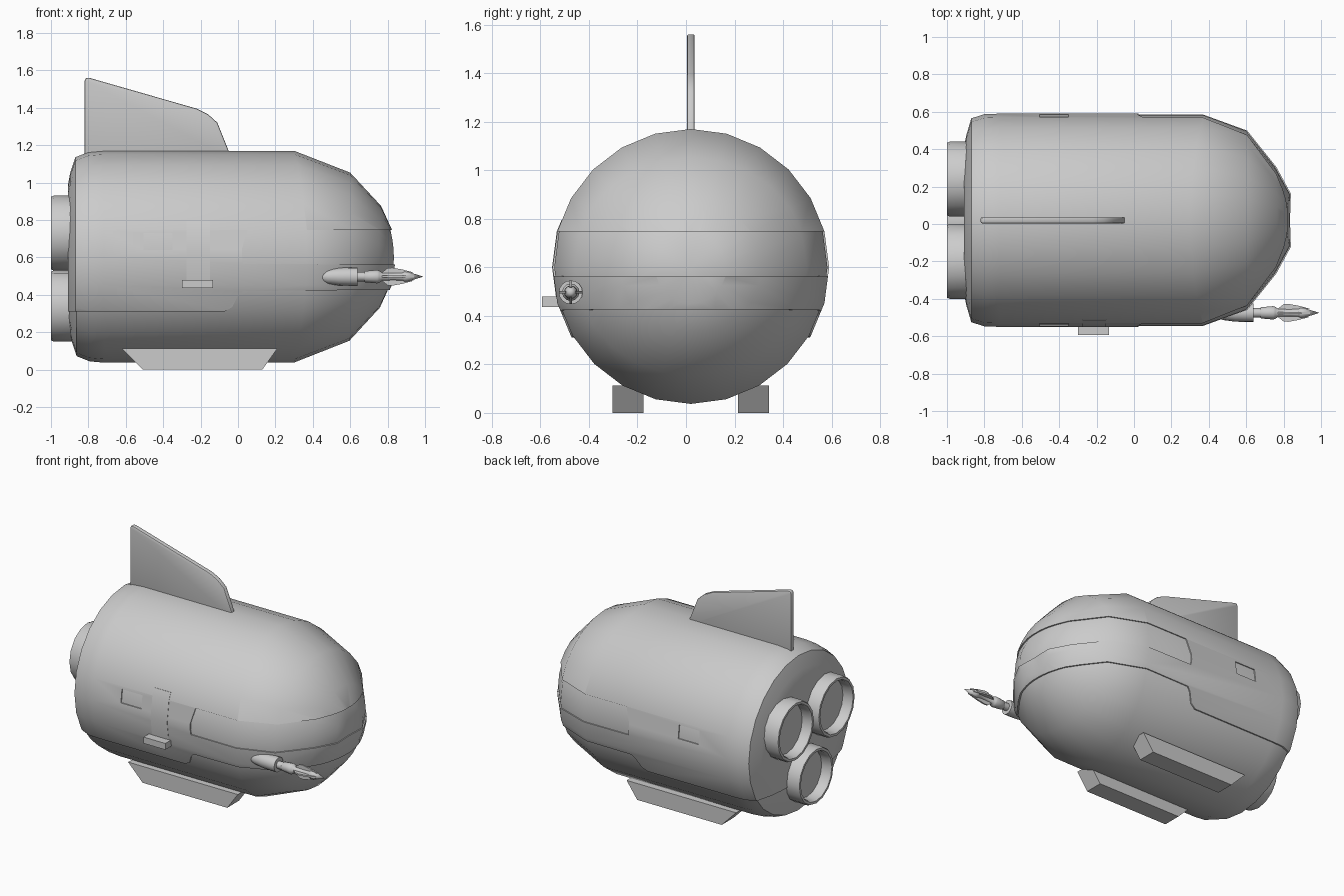
import bpy, bmesh
from math import sin, cos, pi, radians
from mathutils import Matrix

if "Cube" in bpy.data.objects:
    bpy.data.objects.remove(bpy.data.objects["Cube"])

CY, CZ = 0.02, 0.60   # hull axis


def make(name, bm, smooth=None):
    bmesh.ops.remove_doubles(bm, verts=bm.verts, dist=1e-5)
    bmesh.ops.recalc_face_normals(bm, faces=bm.faces)
    me = bpy.data.meshes.new(name)
    bm.to_mesh(me)
    bm.free()
    ob = bpy.data.objects.new(name, me)
    bpy.context.collection.objects.link(ob)
    if smooth:
        shade(ob, smooth)
    return ob


def activate(ob):
    bpy.ops.object.select_all(action='DESELECT')
    ob.select_set(True)
    bpy.context.view_layer.objects.active = ob


def shade(ob, angle):
    activate(ob)
    bpy.ops.object.shade_smooth_by_angle(angle=radians(angle))


def revolve(name, profile, n, y, z, smooth=None):
    """Lathe around x. Profile rows: (x, r) or (x, r, side x, side r) for a squashed section."""
    bm = bmesh.new()
    rings = []
    for row in profile:
        x0, r0 = row[:2]
        x1, r1 = row[2:] if len(row) == 4 else (x0, r0)
        if r0 == 0:
            rings.append([bm.verts.new((x0, y, z))] * n)
            continue
        ring = []
        for i in range(n):
            a = 2 * pi * i / n
            w = sin(a) ** 2
            r, x = r0 + (r1 - r0) * w, x0 + (x1 - x0) * w
            ring.append(bm.verts.new((x, y + r * sin(a), z + r * cos(a))))
        rings.append(ring)
    for p, q in zip(rings, rings[1:]):
        for i in range(n):
            j = (i + 1) % n
            vs = list(dict.fromkeys((p[i], p[j], q[j], q[i])))
            bm.faces.new(vs)
    return make(name, bm, smooth)


def prism(name, outline, y0, y1):
    """Extrude an x-z outline from y0 to y1."""
    bm = bmesh.new()
    f = bm.faces.new([bm.verts.new((x, y0, z)) for x, z in outline])
    ext = bmesh.ops.extrude_face_region(bm, geom=[f])['geom']
    bmesh.ops.translate(bm, vec=(0, y1 - y0, 0),
                        verts=[v for v in ext if isinstance(v, bmesh.types.BMVert)])
    return make(name, bm)


def rect(x0, x1, z0, z1):
    return [(x0, z0), (x1, z0), (x1, z1), (x0, z1)]


def boolean(ob, cutter, op='DIFFERENCE'):
    m = ob.modifiers.new('cut', 'BOOLEAN')
    m.object, m.operation, m.solver = cutter, op, 'EXACT'
    activate(ob)
    bpy.ops.object.modifier_apply(modifier=m.name)
    bpy.data.objects.remove(cutter)


HULL = [(-0.91, 0, -0.91, 0), (-0.91, .38, -0.91, .38), (-0.898, .45, -0.898, .45),
        (-0.87, .535, -0.87, .545), (-0.80, .563, -0.80, .567), (-0.72, .57, -0.72, .57),
        (0.30, .57, 0.37, .57), (0.60, .453, 0.605, .485), (0.765, .275, 0.76, .292),
        (0.822, .15, 0.84, .147), (0.838, 0, 0.838, 0)]


def hull(name, d):
    """Hull solid shrunk by d."""
    k = 1 - d / 0.87
    return revolve(name, [(a * k, r - d if r else 0, b * k, s - d if s else 0)
                          for a, r, b, s in HULL], 24, CY, CZ)


# inner hull: seen as lower shell and window glass
core = hull('lower_hull_and_glass', 0.007)
shade(core, 46)

# upper shell, cut along the stepped seam, windscreen and side windows
shell = hull('upper_hull', 0)
boolean(shell, prism('seam_cut', [(-1.2, .31), (-.07, .312), (-.03, .335), (0, .395), (.025, .42),
                                  (1.2, .43), (1.2, -.3), (-1.2, -.3)], -1, 1))
boolean(shell, prism('windscreen_cut', [(.025, .565), (.02, .64), (.05, .747),
                                        (1.2, .747), (1.2, .56)], -1, 1))
boolean(shell, prism('window_cut', rect(-.505, -.35, .64, .73), -1, 1))
boolean(shell, hull('core_cut', 0.012))
shade(shell, 46)

# door panel and step on the front side
door = hull('door', -0.002)
boolean(door, prism('door_cut', rect(-.275, -.15, .47, .795), -1, -.50), 'INTERSECT')
shade(door, 46)
prism('door_step', rect(-.30, -.135, .437, .48), -.593, -.50)

# three hollow rear thrusters
for name, y, z, r in (('thruster_left', .24, .73, .20), ('thruster_right', -.20, .73, .20),
                      ('thruster_bottom', .02, .34, .19)):
    revolve(name, [(-.88, r), (-.985, r), (-1, r - .006), (-1, r - .022),
                   (-.985, r - .03), (-.93, r - .032), (-.93, 0)], 16, y, z, 40)

# tail fin
fin = prism('tail_fin', [(-.82, 1.10), (-.82, 1.545), (-.812, 1.56), (-.795, 1.56), (-.22, 1.395),
                         (-.16, 1.365), (-.11, 1.32), (-.03, 1.12)], CY - .016, CY + .016)
bev = fin.modifiers.new('bevel', 'BEVEL')
bev.width, bev.segments = .007, 2
activate(fin)
bpy.ops.object.modifier_apply(modifier='bevel')
shade(fin, 40)

# landing skids, mirrored about the hull axis
for name, s in (('skid_left', 1), ('skid_right', -1)):
    prism(name, [(-.51, 0), (.13, 0), (.21, .112), (-.62, .112)], CY + s * .195, CY + s * .322)

# side gun: pod, barrel and tip
GY, GZ = -.475, .497
revolve('gun_pod', [(.40, 0), (.43, .024), (.48, .039), (.54, .047), (.60, .049), (.64, .049),
                    (.64, 0)], 16, GY, GZ, 40)
revolve('gun_barrel', [(.63, .025), (.675, .025), (.68, .030), (.745, .036), (.755, .032), (.77, .022),
                       (.83, .020), (.88, .022), (.89, .028), (.91, .026), (.99, 0)], 12, GY, GZ, 40)

# four prongs around the gun tip
for i in range(4):
    p = prism(f'gun_prong_{i + 1}', [(.76, .015), (.80, .046), (.825, .048), (.88, .038), (.94, .022),
                                     (.90, .015)], -.005, .005)
    p.data.transform(Matrix.Translation((0, GY, GZ)) @ Matrix.Rotation(i * pi / 2, 4, 'X'))
